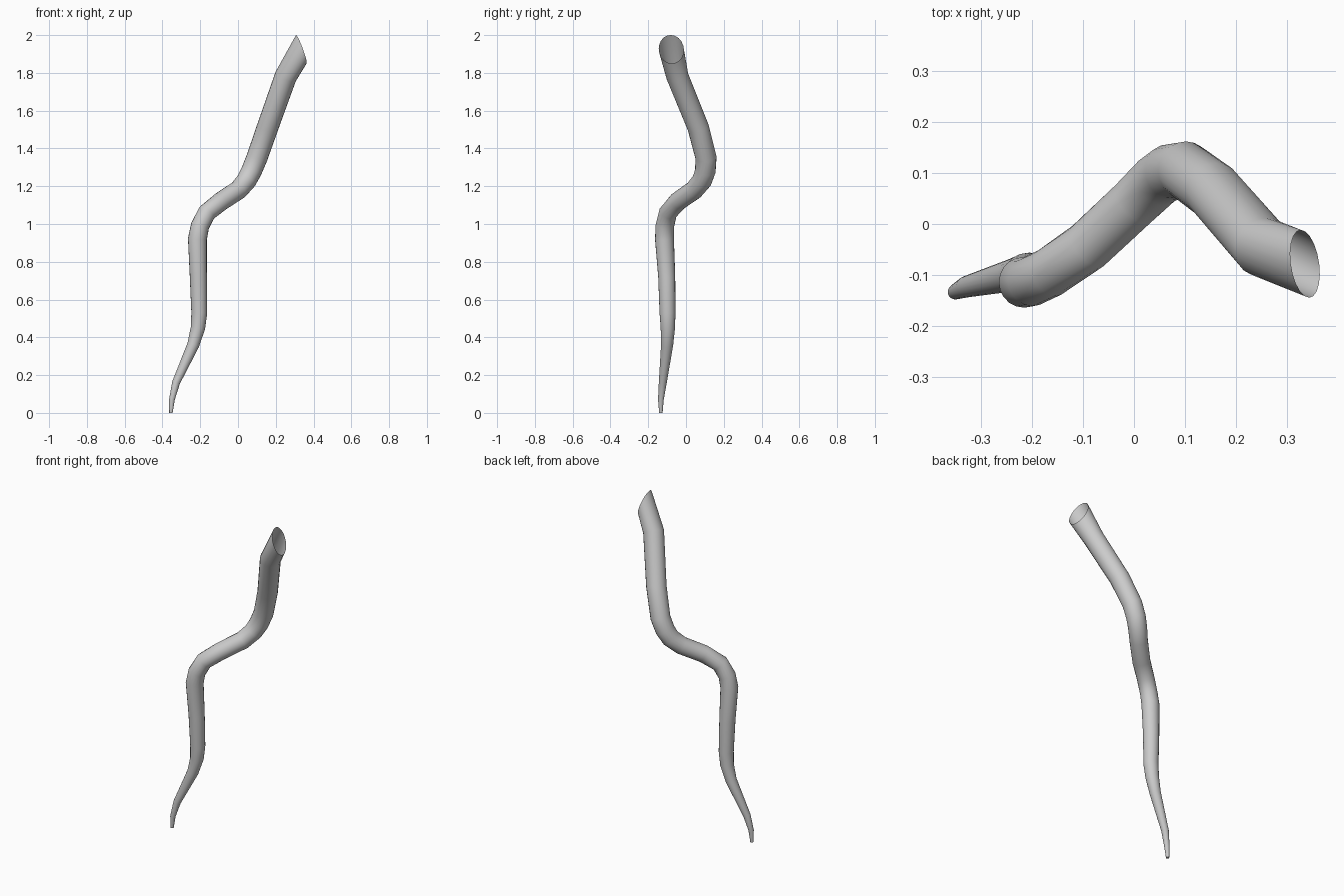
import bpy, bmesh
from math import sin, cos, tau
from mathutils import Vector

if "Cube" in bpy.data.objects:
    bpy.data.objects.remove(bpy.data.objects["Cube"])

SIDES = 20

# centre line of the tapering stem: x, y, z, radius
PATH = [
    (-0.355, -0.133, 0.00, 0.009), (-0.350, -0.133, 0.07, 0.015),
    (-0.328, -0.123, 0.16, 0.021), (-0.237, -0.100, 0.36, 0.032),
    (-0.212, -0.096, 0.45, 0.038), (-0.205, -0.098, 0.53, 0.042),
    (-0.210, -0.102, 0.72, 0.045), (-0.215, -0.114, 0.92, 0.050),
    (-0.201, -0.112, 0.99, 0.049), (-0.165, -0.095, 1.06, 0.049),
    (-0.090, -0.043, 1.12, 0.050), (0.002, 0.043, 1.18, 0.051),
    (0.045, 0.085, 1.23, 0.053), (0.071, 0.102, 1.28, 0.055),
    (0.100, 0.106, 1.35, 0.056), (0.156, 0.065, 1.51, 0.057),
    (0.252, -0.045, 1.78, 0.059), (0.335, -0.078, 1.925, 0.067),
]
points = [Vector(p[:3]) for p in PATH]
last = len(PATH) - 1

bm = bmesh.new()
rings = []
for i, p in enumerate(points):
    r = PATH[i][3]
    stretch = 1.0
    if i == last:                       # slanted cut at the upper end
        t, stretch = Vector((1, 0.14, 0.37)).normalized(), 1.2
    elif i == 0:
        t = Vector((0, 0, 1))
    else:
        t = ((points[i + 1] - p).normalized() + (p - points[i - 1]).normalized()).normalized()
    y = Vector((0, 1, 0))
    u = (y - t * t.dot(y)).normalized()
    v = t.cross(u) * stretch
    rings.append([bm.verts.new(p + (u * cos(tau * k / SIDES) + v * sin(tau * k / SIDES)) * r)
                  for k in range(SIDES)])

# skin between rings, closed tip, open upper end
for a, b in zip(rings, rings[1:]):
    for k in range(SIDES):
        n = (k + 1) % SIDES
        bm.faces.new((a[k], a[n], b[n], b[k])).smooth = True
bm.faces.new(rings[0][::-1])

mesh = bpy.data.meshes.new("stem")
bm.to_mesh(mesh)
bm.free()
stem = bpy.data.objects.new("stem", mesh)
bpy.context.collection.objects.link(stem)
